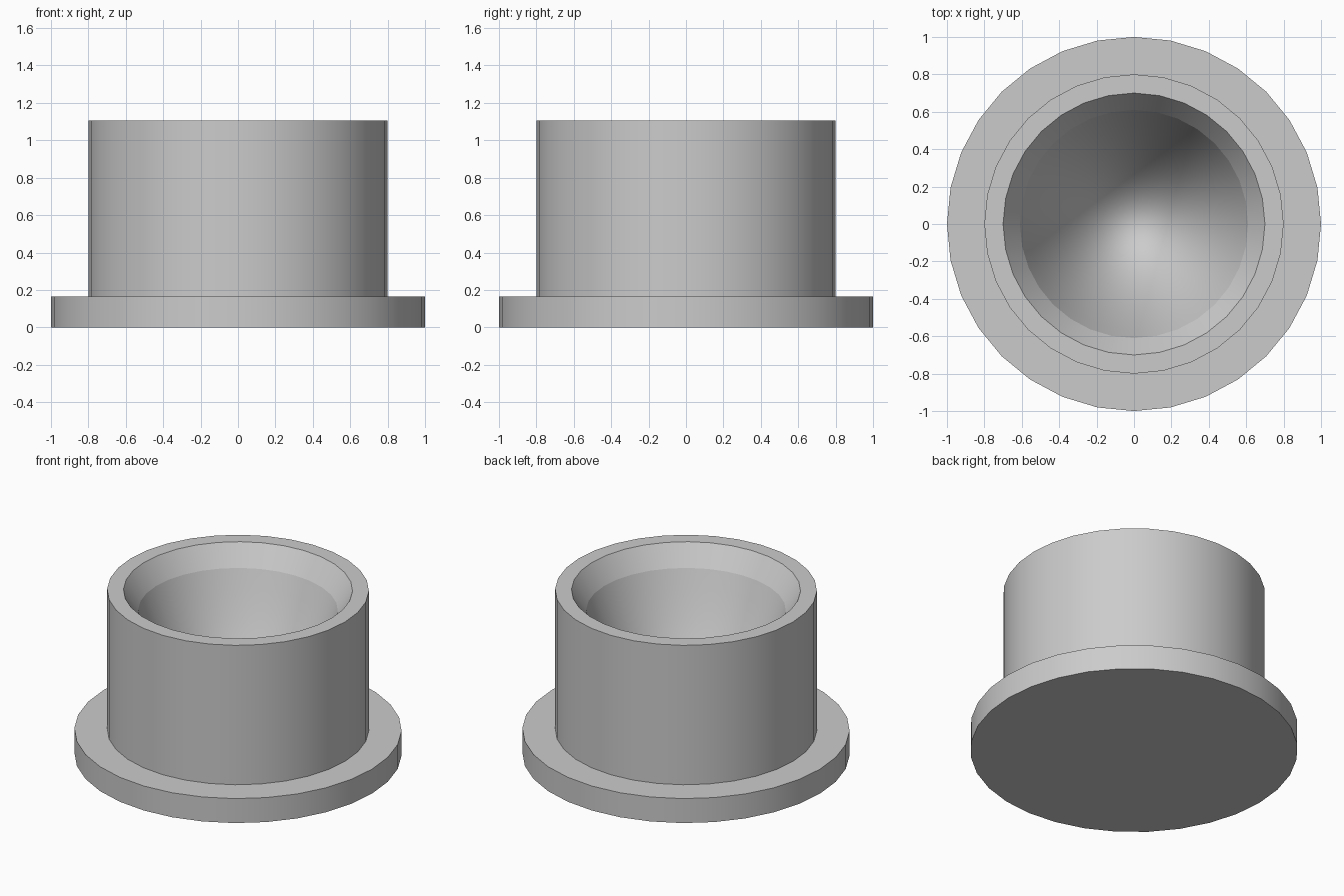
import bpy
import bmesh
from math import cos, sin, tau, radians

SIDES = 32

cube = bpy.data.objects.get("Cube")
if cube:
    bpy.data.objects.remove(cube, do_unlink=True)

grey = bpy.data.materials.new("plain grey")
grey.use_nodes = True
grey.diffuse_color = (0.6, 0.6, 0.6, 1)
grey.node_tree.nodes["Principled BSDF"].inputs["Base Color"].default_value = (0.6, 0.6, 0.6, 1)


def lathe(name, profile):
    """Turn a (radius, height) profile round z; zero radius makes a pole."""
    bm = bmesh.new()
    rings = []
    for r, z in profile:
        if r == 0:
            rings.append([bm.verts.new((0, 0, z))] * SIDES)
        else:
            rings.append([bm.verts.new((r * cos(tau * i / SIDES), r * sin(tau * i / SIDES), z))
                          for i in range(SIDES)])
    for low, high in zip(rings, rings[1:]):
        for i in range(SIDES):
            j = (i + 1) % SIDES
            corners = dict.fromkeys((low[i], low[j], high[j], high[i]))
            bm.faces.new(list(corners))
    bmesh.ops.recalc_face_normals(bm, faces=bm.faces)
    mesh = bpy.data.meshes.new(name)
    bm.to_mesh(mesh)
    bm.free()
    mesh.materials.append(grey)
    obj = bpy.data.objects.new(name, mesh)
    bpy.context.collection.objects.link(obj)
    bpy.ops.object.select_all(action="DESELECT")
    obj.select_set(True)
    bpy.context.view_layer.objects.active = obj
    bpy.ops.object.shade_smooth_by_angle(angle=radians(13))
    return obj


# Deep rounded hollow, from the lip down to the centre
LIP_RADIUS, LIP_HEIGHT, FLOOR = 0.61, 0.97, 0.1
STEPS = 14
hollow = []
for k in range(STEPS, -1, -1):
    t = k / STEPS
    hollow.append((LIP_RADIUS * t, FLOOR + (LIP_HEIGHT - FLOOR) * t * t))

# Flange, straight wall, flat rim and chamfer, turned as one body
outside = [(0, 0), (1, 0), (1, 0.165), (0.8, 0.165), (0.8, 1.105), (0.7, 1.105)]
lathe("flanged_cup", outside + hollow)
